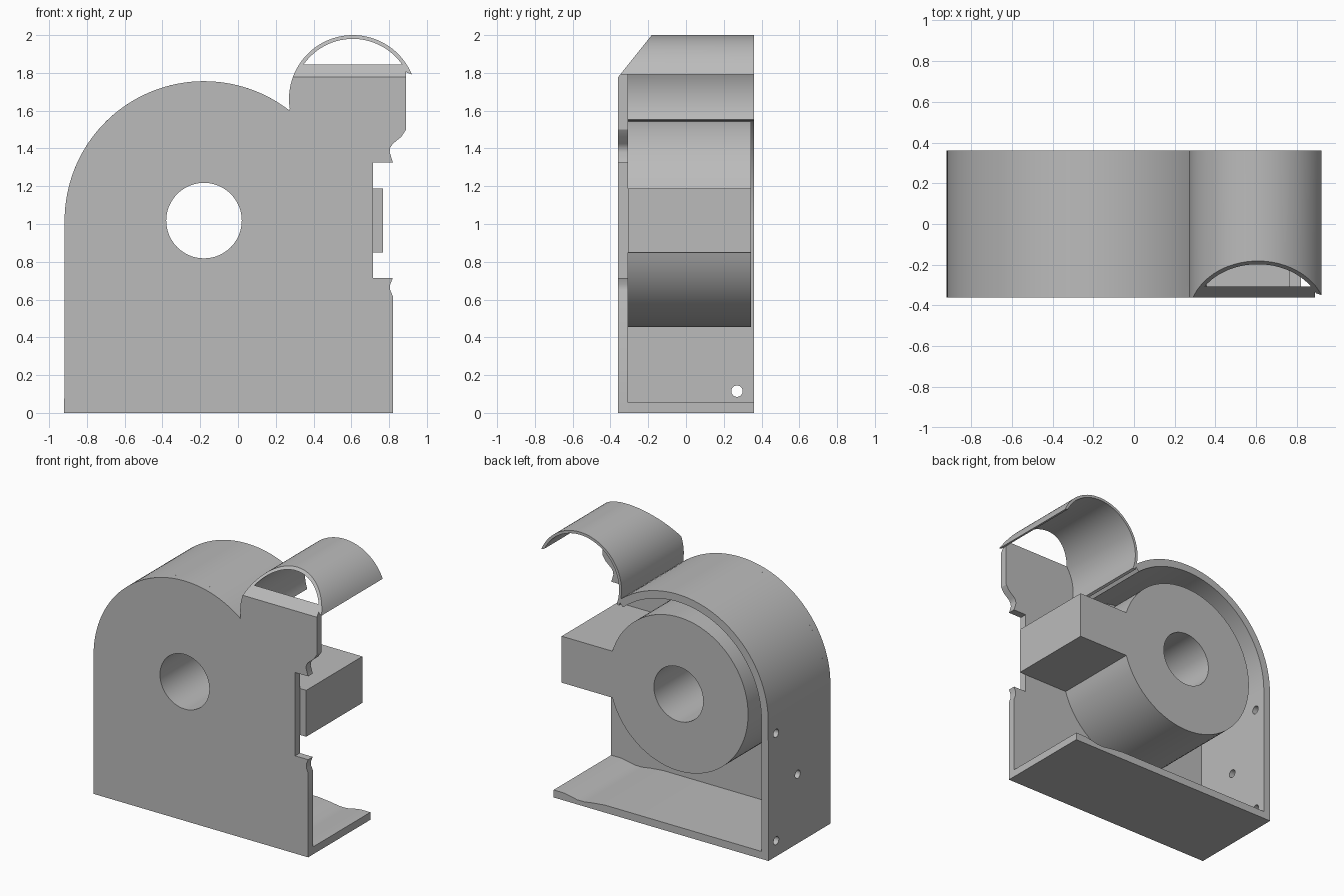
import bpy, bmesh
from math import sin, cos, radians, pi
from mathutils import Matrix, Vector

cube = bpy.data.objects.get("Cube")
if cube:
    bpy.data.objects.remove(cube, do_unlink=True)

grey = bpy.data.materials.new("plain grey")
grey.use_nodes = True
colour = (0.5, 0.5, 0.5, 1)
grey.diffuse_color = colour
grey.node_tree.nodes["Principled BSDF"].inputs["Base Color"].default_value = colour

FRONT, INNER, BACK = -0.36, -0.306, 0.36
WALL = 0.055
HUB = (-0.18, 1.018)
CLIP = (0.608, 1.662)
ARCH_R, CLIP_R = 0.738, 0.338


def arc(centre, r, start, end, steps=36):
    """Points along an arc in the x-z plane, angles in degrees."""
    angles = [radians(start + (end - start) * i / steps) for i in range(steps + 1)]
    return [(centre[0] + r * cos(a), centre[1] + r * sin(a)) for a in angles]


def make_object(name, bm):
    bmesh.ops.recalc_face_normals(bm, faces=bm.faces)
    mesh = bpy.data.meshes.new(name)
    bm.to_mesh(mesh)
    bm.free()
    mesh.materials.append(grey)
    obj = bpy.data.objects.new(name, mesh)
    bpy.context.collection.objects.link(obj)
    return obj


def extrude(name, outline, y0, y1, slant=False):
    """Extrude an x-z outline along y, optionally trimmed by the slanted front cut."""
    bm = bmesh.new()
    face = bm.faces.new([bm.verts.new((x, y0, z)) for x, z in outline])
    new = bmesh.ops.extrude_face_region(bm, geom=[face])["geom"]
    verts = [v for v in new if isinstance(v, bmesh.types.BMVert)]
    bmesh.ops.translate(bm, verts=verts, vec=(0, y1 - y0, 0))
    if slant:
        geom = bm.verts[:] + bm.edges[:] + bm.faces[:]
        cut = bmesh.ops.bisect_plane(bm, geom=geom, plane_co=(0, FRONT, 1.777),
                                     plane_no=Vector((0, -1.25, 1)).normalized(),
                                     clear_outer=True)["geom_cut"]
        edges = [e for e in cut if isinstance(e, bmesh.types.BMEdge)]
        bmesh.ops.edgeloop_fill(bm, edges=edges)
    return make_object(name, bm)


def drill(obj, centre, r, depth, axis):
    """Bore a round hole through obj along the given axis."""
    bm = bmesh.new()
    turn = Matrix.Rotation(pi / 2, 4, "Y" if axis == "X" else "X")
    bmesh.ops.create_cone(bm, cap_ends=True, segments=48, radius1=r, radius2=r,
                          depth=depth, matrix=Matrix.Translation(centre) @ turn)
    cutter = make_object("hole_cutter", bm)
    cutter.hide_render = True
    mod = obj.modifiers.new("hole", "BOOLEAN")
    mod.operation, mod.solver, mod.object = "DIFFERENCE", "EXACT", cutter
    bpy.context.view_layer.objects.active = obj
    bpy.ops.object.modifier_apply(modifier=mod.name)
    bpy.data.objects.remove(cutter, do_unlink=True)


# Front plate: arch, clip lobe and notched right edge
right_edge = [(0.89, 1.9), (0.89, 1.5), (0.865, 1.462), (0.82, 1.425), (0.806, 1.405),
              (0.803, 1.38), (0.82, 1.325), (0.715, 1.325), (0.715, 0.715),
              (0.82, 0.715), (0.806, 0.68), (0.806, 0.65), (0.82, 0.617), (0.82, 0)]
plate = extrude("front_plate",
                [(-0.92, 0)] + arc(HUB, ARCH_R, 180, 52.3, 48)
                + arc(CLIP, CLIP_R, 189, 136, 14) + right_edge,
                FRONT, INNER, slant=True)
drill(plate, (HUB[0], -0.33, HUB[1]), 0.2, 0.4, "Y")

# Housing wall: grooved base, left side and arched roof in one band
groove = [(0.4, WALL), (0.5, 0.045), (0.57, 0.034), (0.63, 0.034), (0.69, 0.047),
          (0.74, WALL), (0.82, WALL)]
housing = extrude("housing_wall",
                  [(0.82, 0), (-0.92, 0)] + arc(HUB, ARCH_R, 180, 50, 48)
                  + arc(HUB, ARCH_R - WALL, 50, 180, 48)
                  + [(WALL - 0.92, WALL)] + groove,
                  INNER, BACK)
for y, z in ((0.27, 0.115), (0.27, 0.9), (0.02, 0.505)):
    drill(housing, (-0.9, y, z), 0.03, 0.3, "X")

# Curved clip above the housing, thin and open underneath
clip = extrude("top_clip",
               arc(CLIP, CLIP_R, 22.5, 200, 48) + arc(CLIP, CLIP_R - 0.02, 200, 26, 48),
               FRONT, BACK, slant=True)

# Drum with the block arm reaching right
drum = extrude("drum_and_arm",
               arc(HUB, 0.563, 17.6, 342.4, 80) + [(0.767, 0.848), (0.767, 1.188)],
               INNER, 0.343)
drill(drum, (HUB[0], 0, HUB[1]), 0.2, 1.2, "Y")

# Smooth curved surfaces, crisp edges
bpy.ops.object.select_all(action="DESELECT")
for obj in (plate, housing, clip, drum):
    obj.select_set(True)
bpy.context.view_layer.objects.active = plate
bpy.ops.object.shade_smooth_by_angle(angle=radians(30))
